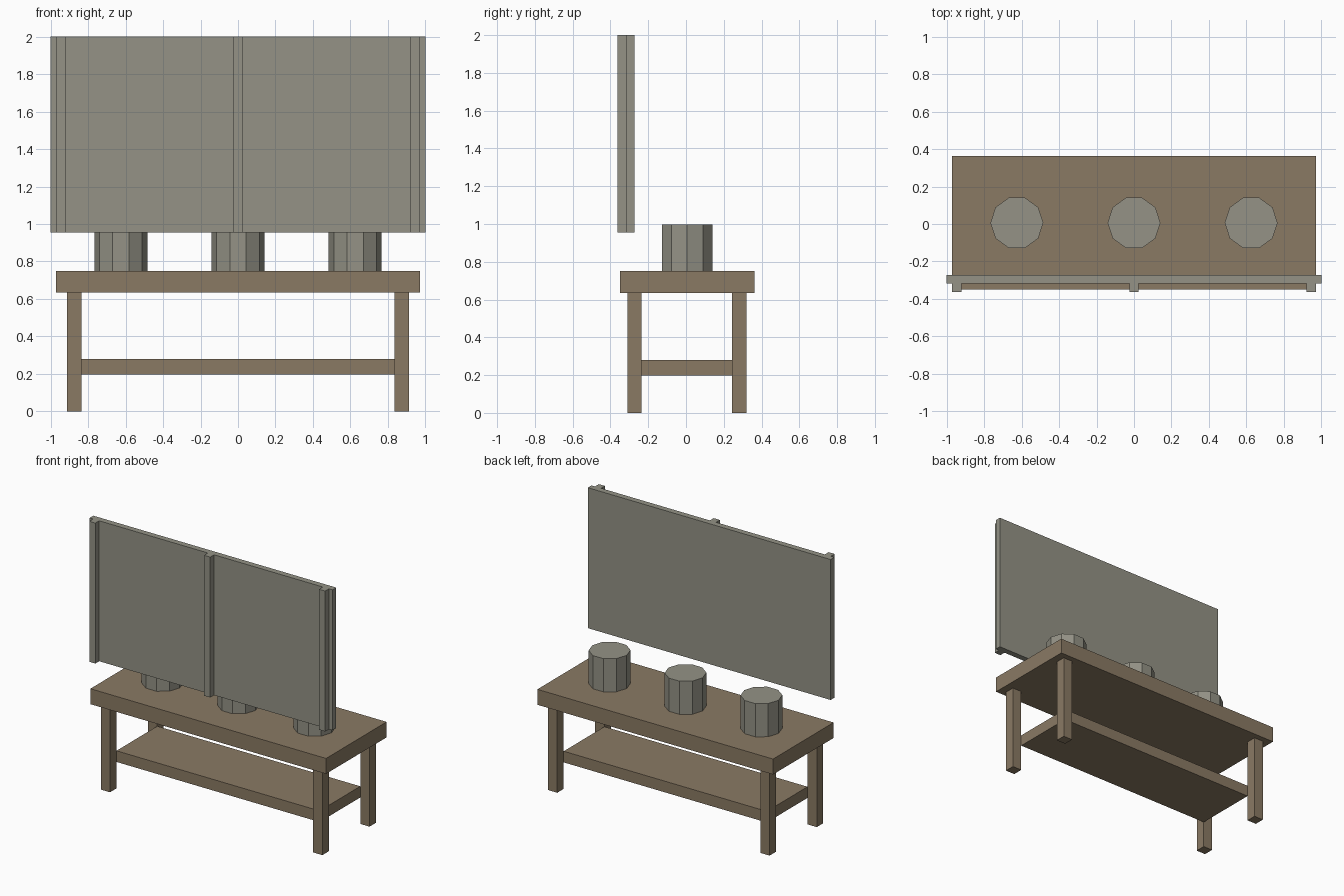
import bpy, bmesh, math
from mathutils import Matrix

if "Cube" in bpy.data.objects:
    bpy.data.objects.remove(bpy.data.objects["Cube"])


def material(name, rgb):
    m = bpy.data.materials.new(name)
    m.diffuse_color = (*rgb, 1.0)
    m.use_nodes = True
    m.node_tree.nodes["Principled BSDF"].inputs["Base Color"].default_value = m.diffuse_color
    return m


wood = material("brown_wood", (0.255, 0.195, 0.127))
grey = material("warm_grey", (0.297, 0.291, 0.240))


def finish(name, bm, mat):
    me = bpy.data.meshes.new(name)
    bmesh.ops.recalc_face_normals(bm, faces=bm.faces)
    bm.to_mesh(me)
    bm.free()
    me.materials.append(mat)
    ob = bpy.data.objects.new(name, me)
    bpy.context.collection.objects.link(ob)
    return ob


def box(name, x, y, z, mat):
    """Box from (min, max) pairs."""
    bm = bmesh.new()
    size = [b - a for a, b in (x, y, z)]
    mid = [(a + b) / 2 for a, b in (x, y, z)]
    bmesh.ops.create_cube(bm, size=1.0,
                          matrix=Matrix.Translation(mid) @ Matrix.Diagonal((*size, 1.0)))
    return finish(name, bm, mat)


def drum(name, x, y, z, radius, sides, mat):
    """Flat-sided cylinder with a corner pointing along +x."""
    bm = bmesh.new()
    ring = [bm.verts.new((x + radius * math.cos(2 * math.pi * i / sides),
                          y + radius * math.sin(2 * math.pi * i / sides), z[0]))
            for i in range(sides)]
    base = bm.faces.new(ring)
    top = bmesh.ops.extrude_face_region(bm, geom=[base], use_keep_orig=True)["geom"]
    bmesh.ops.translate(bm, vec=(0, 0, z[1] - z[0]),
                        verts=[v for v in top if isinstance(v, bmesh.types.BMVert)])
    return finish(name, bm, mat)


# Table top and lower shelf
box("table_top", (-0.97, 0.97), (-0.35, 0.362), (0.635, 0.75), wood)
box("lower_shelf", (-0.836, 0.836), (-0.235, 0.244), (0.197, 0.28), wood)

# Four legs
for side, x in (("left", (-0.912, -0.836)), ("right", (0.836, 0.912))):
    for end, y in (("front", (-0.311, -0.235)), ("back", (0.244, 0.320))):
        box(f"{end}_{side}_leg", x, y, (0.0, 0.635), wood)

# Three ten-sided pots
for name, x in (("left", -0.625), ("middle", 0.0), ("right", 0.625)):
    drum(f"{name}_pot", x, 0.006, (0.75, 0.997), 0.141, 10, grey)

# Floating panel with three battens on its front
box("panel", (-1.0, 1.0), (-0.317, -0.273), (0.955, 2.0), grey)
for name, x in (("left", -0.946), ("middle", 0.0), ("right", 0.946)):
    box(f"{name}_batten", (x - 0.025, x + 0.025), (-0.362, -0.317), (0.955, 2.0), grey)
